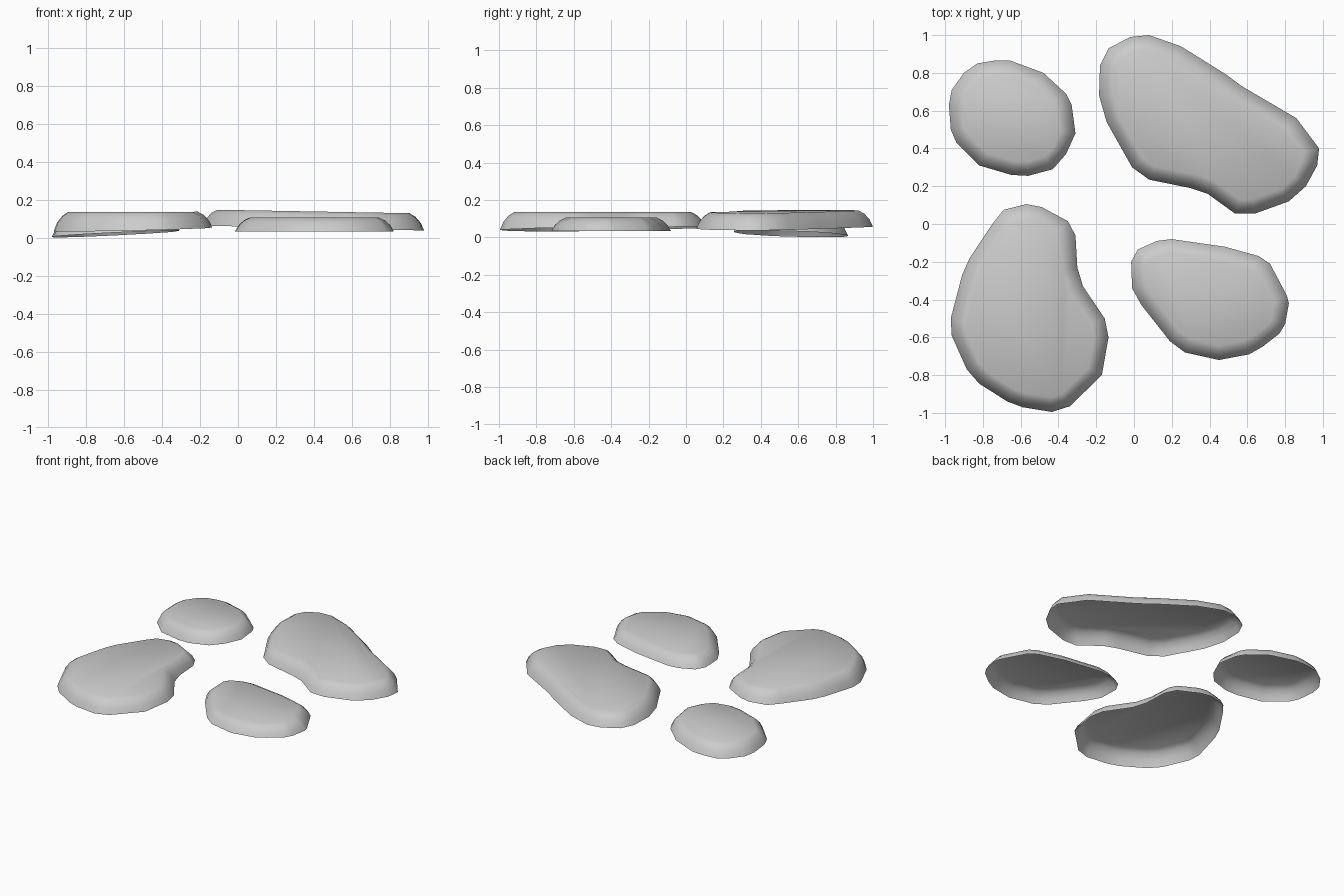
import bpy, bmesh
from mathutils import Vector

if "Cube" in bpy.data.objects:
    bpy.data.objects.remove(bpy.data.objects["Cube"])

# (inset from rim, fraction of height) for the rounded pebble edge
EDGE = [(0.0, 0.0), (0.018, 0.45), (0.045, 0.8), (0.075, 1.0)]


def inset(pts, d):
    """Move a clockwise outline inward by d."""
    out = []
    for i, p in enumerate(pts):
        a = (p - pts[i - 1]).normalized()
        b = (pts[(i + 1) % len(pts)] - p).normalized()
        n = Vector((a.y + b.y, -a.x - b.x)).normalized()
        out.append(p + n * d / max(0.7, n.dot(Vector((a.y, -a.x)))))
    return out


def stone(name, outline, rim, top):
    """Open-bottomed slab; rim and top are planes (height, x slope, y slope)."""
    pts = [Vector(p) for p in outline]
    c = sum(pts, Vector((0, 0))) / len(pts)

    def plane(pl, p):
        return pl[0] + pl[1] * (p.x - c.x) + pl[2] * (p.y - c.y)

    bm = bmesh.new()
    rings = []
    for d, t in EDGE:
        rings.append([bm.verts.new((p.x, p.y, plane(rim, p) * (1 - t) + plane(top, p) * t))
                      for p in inset(pts, d)])
    n = len(pts)
    for lo, hi in zip(rings, rings[1:]):
        for i in range(n):
            j = (i + 1) % n
            bm.faces.new((lo[j], lo[i], hi[i], hi[j]))
    bm.faces.new(rings[-1][::-1])
    for f in bm.faces:
        f.smooth = True
    me = bpy.data.meshes.new(name)
    bm.to_mesh(me)
    bm.free()
    bpy.context.collection.objects.link(bpy.data.objects.new(name, me))


# Small round stone, back left
stone("round_stone", [
    (-.98, .63), (-.965, .71), (-.9, .8), (-.83, .85), (-.74, .865), (-.655, .865),
    (-.48, .8), (-.36, .69), (-.33, .63), (-.31, .48), (-.36, .37), (-.43, .29),
    (-.56, .255), (-.65, .26), (-.82, .31), (-.94, .43), (-.97, .5)],
    (.018, .045, -.025), (.1, .045, -.025))

# Long stone, back right
stone("long_stone", [
    (-.18, .84), (-.135, .93), (-.02, .99), (.08, 1.0), (.25, .94), (.49, .79),
    (.57, .73), (.86, .56), (.98, .40), (.97, .31), (.91, .2), (.82, .12),
    (.64, .055), (.535, .055), (.39, .16), (.3, .19), (.08, .235), (-.01, .3),
    (-.145, .54), (-.185, .68)],
    (.051, -.022, 0), (.138, -.018, 0))

# Pear-shaped stone, front left
stone("pear_stone", [
    (-.75, 0), (-.69, .075), (-.57, .105), (-.49, .09), (-.35, .015), (-.31, -.06),
    (-.3, -.23), (-.27, -.33), (-.155, -.5), (-.135, -.6), (-.17, -.8), (-.34, -.965),
    (-.435, -.995), (-.59, -.97), (-.67, -.94), (-.82, -.845), (-.885, -.77),
    (-.965, -.59), (-.97, -.5), (-.91, -.27), (-.87, -.18)],
    (.045, .025, .015), (.135, .003, 0))

# Teardrop stone, front right
stone("teardrop_stone", [
    (-.015, -.2), (.02, -.135), (.12, -.09), (.2, -.08), (.48, -.12), (.66, -.17),
    (.72, -.21), (.81, -.38), (.82, -.42), (.8, -.53), (.77, -.58), (.68, -.65),
    (.61, -.69), (.45, -.72), (.27, -.68), (.19, -.62), (.04, -.43), (-.01, -.34)],
    (.033, 0, 0), (.105, 0, 0))
